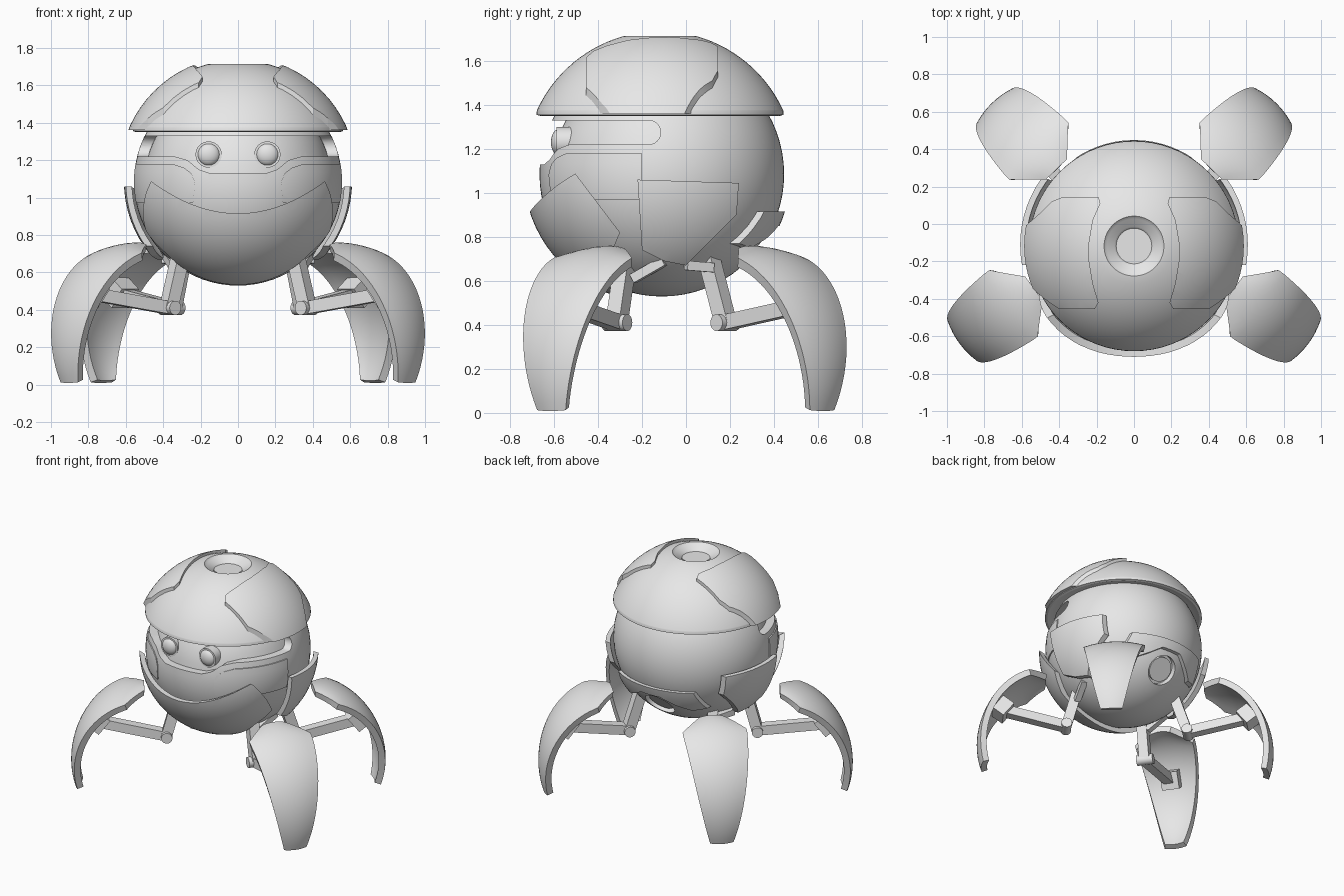
import bpy, bmesh
from math import sin, cos, radians, pi, sqrt
from mathutils import Vector, Matrix

if "Cube" in bpy.data.objects:
    bpy.data.objects.remove(bpy.data.objects["Cube"])

grey = bpy.data.materials.new("plain_grey")
grey.use_nodes = True
grey.diffuse_color = (0.8, 0.8, 0.8, 1)
grey.node_tree.nodes["Principled BSDF"].inputs["Base Color"].default_value = (0.8, 0.8, 0.8, 1)

CENTRE = Vector((0, -0.11, 1.085))
parts = []


def add(name, bm):
    mesh = bpy.data.meshes.new(name)
    bm.to_mesh(mesh)
    bm.free()
    mesh.materials.append(grey)
    obj = bpy.data.objects.new(name, mesh)
    bpy.context.collection.objects.link(obj)
    parts.append(obj)
    return obj


def ball(bm, radius, centre, segs=72, flat=1):
    bmesh.ops.create_uvsphere(bm, u_segments=segs, v_segments=segs // 2, radius=radius,
                              matrix=Matrix.Translation(centre) @ Matrix.Diagonal((1, flat, 1, 1)))


def shell(name, inner, outer, centre=CENTRE):
    """Hollow sphere with a wall between two radii."""
    bm = bmesh.new()
    ball(bm, inner, centre)
    bmesh.ops.reverse_faces(bm, faces=bm.faces[:])
    ball(bm, outer, centre)
    return add(name, bm)


def prism(axis, outline, lo, hi):
    """Outline in the two other axes, extruded along the given axis."""
    def place(a, b, d):
        return {"x": (d, a, b), "y": (a, d, b), "z": (a, b, d)}[axis]
    bm = bmesh.new()
    face = bm.faces.new([bm.verts.new(place(a, b, lo)) for a, b in outline])
    ext = bmesh.ops.extrude_face_region(bm, geom=[face])["geom"]
    bmesh.ops.translate(bm, verts=[v for v in ext if isinstance(v, bmesh.types.BMVert)],
                        vec=place(0, 0, hi - lo))
    bmesh.ops.recalc_face_normals(bm, faces=bm.faces[:])
    return add("cutter", bm)


def apply_modifiers(obj):
    bpy.context.view_layer.update()
    done = obj.evaluated_get(bpy.context.evaluated_depsgraph_get())
    mesh = bpy.data.meshes.new_from_object(done)
    obj.modifiers.clear()
    obj.data = mesh


def carve(obj, cutter, operation="INTERSECT"):
    mod = obj.modifiers.new("carve", "BOOLEAN")
    mod.operation, mod.solver, mod.object = operation, "EXACT", cutter
    apply_modifiers(obj)
    parts.remove(cutter)
    bpy.data.objects.remove(cutter)


def mirror(obj, name):
    twin = obj.copy()
    twin.data = obj.data.copy()
    twin.name = name
    twin.data.transform(Matrix.Scale(-1, 4, (1, 0, 0)))
    twin.data.flip_normals()
    bpy.context.collection.objects.link(twin)
    parts.append(twin)


def rod(name, p, q, radius, segs=32):
    """Round or square bar between two points."""
    p, q = Vector(p), Vector(q)
    turn = (q - p).to_track_quat("Z", "Y").to_matrix().to_4x4()
    bm = bmesh.new()
    bmesh.ops.create_cone(bm, cap_ends=True, segments=segs, radius1=radius, radius2=radius,
                          depth=(q - p).length,
                          matrix=Matrix.Translation((p + q) / 2) @ turn @ Matrix.Rotation(pi / 4, 4, "Z"))
    return add(name, bm)


# Body with the eye slot wrapping around the front
bm = bmesh.new()
ball(bm, 0.556, CENTRE)
body = add("body", bm)
slot = shell("slot", 0.5, 0.7)
half = [(0.8, 1.22), (0.34, 1.22), (0.27, 1.2), (0.21, 1.15), (0.15, 1.13)]
carve(slot, prism("y", [(-0.8, 1.33), (0.8, 1.33)] + half + [(-x, z) for x, z in half[::-1]], -1, 0))
end = [(-0.17 + 0.055 * sin(a), 1.275 - 0.055 * cos(a)) for a in [i * pi / 12 for i in range(13)]]
carve(slot, prism("x", [(-1, 1), (-0.5, 1), (-0.42, 1.22)] + end + [(-1, 1.33)], -1, 1))
carve(body, slot, "DIFFERENCE")

# Round port low on the back
aim = Vector((0, 0.77, -0.64)).normalized()
carve(body, rod("cutter", CENTRE + aim * 0.5, CENTRE + aim * 0.7, 0.11), "DIFFERENCE")
rod("back_port", CENTRE + aim * 0.45, CENTRE + aim * 0.525, 0.09)

# Domed cap with a shallow dish on top
DOME = Vector((0, -0.118, 1.12))
profile = [(0, 1.67), (0.095, 1.67), (0.105, 1.682), (0.145, 1.698), (0.16, 1.713)]
for i in range(19):
    r = 0.17 + 0.39 * sin(i / 18 * pi / 2)
    profile.append((r, DOME.z + sqrt(0.615 ** 2 - r * r)))
profile += [(0.562, 1.355), (0.545, 1.35), (0.5, 1.365), (0, 1.365)]
bm = bmesh.new()
ring = [bm.verts.new((r, DOME.y, z)) for r, z in profile]
edges = [bm.edges.new(pair) for pair in zip(ring, ring[1:])]
bmesh.ops.spin(bm, geom=ring + edges, cent=DOME, axis=(0, 0, 1), angle=2 * pi, steps=72)
bmesh.ops.remove_doubles(bm, verts=bm.verts[:], dist=0.0005)
bmesh.ops.recalc_face_normals(bm, faces=bm.faces[:])
add("cap", bm)

# Raised plates on the sides of the cap
plate = shell("cap_plate_left", 0.6, 0.635, DOME)
carve(plate, prism("z", [(0.19, 0.145), (0.38, 0.145), (0.44, 0.12), (0.5, 0.06), (0.58, -0.01), (0.7, -0.04),
                         (0.7, -0.29), (0.57, -0.32), (0.48, -0.4), (0.4, -0.455), (0.21, -0.455),
                         (0.19, -0.42), (0.22, -0.32), (0.24, -0.2), (0.24, -0.1), (0.22, 0.02),
                         (0.18, 0.11)], 1.36, 2))
mirror(plate, "cap_plate_right")

# Eyes
for side, label in ((1, "left"), (-1, "right")):
    x = 0.157 * side
    rod("eye_housing_" + label, (x, -0.48, 1.23), (x, -0.588, 1.23), 0.07)
    bm = bmesh.new()
    ball(bm, 0.06, (x, -0.578, 1.23), 32, 0.6)
    add("eye_lens_" + label, bm)

# Cheek panels
cheek = shell("cheek_left", 0.53, 0.564)
carve(cheek, prism("y", [(0.24, 0.97), (0.23, 1.08), (0.25, 1.13), (0.29, 1.16), (0.35, 1.18),
                         (0.7, 1.18), (0.7, 0.97)], -1, -0.2))
mirror(cheek, "cheek_right")

# Chin guard with a curved upper edge
chin = shell("chin_guard", 0.54, 0.577, Vector((0, -0.16, 1.087)))
curve = [(x / 20, 0.915 + 0.8 * (x / 20) ** 2) for x in range(-13, 14)]
carve(chin, prism("y", [(-0.65, 0.4)] + curve + [(0.65, 0.4)], -1, -0.1))
carve(chin, prism("x", [(-1, 1.4), (-0.74, 1.4), (-0.3, 0.82), (-0.35, 0.7), (-0.3, 0.4), (-1, 0.4)], -1, 1))

# Side and back guards
guard = shell("side_guard_left", 0.578, 0.61)
carve(guard, prism("x", [(-0.22, 1.06), (0.24, 1.045), (0.23, 0.9), (0, 0.67), (-0.1, 0.69), (-0.2, 0.74)], 0, 1))
mirror(guard, "side_guard_right")
back = shell("back_guard", 0.56, 0.585)
half = [(0.31, 0.915), (0.345, 0.77), (0.26, 0.75), (0.16, 0.8), (0.08, 0.85)]
carve(back, prism("y", half + [(-x, z) for x, z in half[::-1]], 0, 1))

# Legs: curved shells, each held by a two-bar arm and a small bracket
legs = [("front", (0.535, -0.345), -36, (0.3, -0.27, 0.72), (0.37, -0.315, 0.41),
         (0.33, -0.24, 0.61), (0.38, -0.1, 0.69)),
        ("back", (0.415, 0.292), 46, (0.29, 0.1, 0.72), (0.35, 0.18, 0.41),
         (0.34, 0.12, 0.66), (0.39, 0, 0.67))]
ROWS, COLS = 26, 8
for label, root, angle, hip, knee, low, high in legs:
    ca, sa = cos(radians(angle)), sin(radians(angle))

    def spot(s, w, z):
        return Vector((root[0] + s * ca - w * sa, root[1] + s * sa + w * ca, z))

    bm = bmesh.new()
    grid = []
    for i in range(ROWS + 1):
        t = i / ROWS
        phi = radians(110 * t)
        width = min(0.225 - 0.145 * t * t, 0.08 + 0.145 * t / 0.16)
        row = []
        for j in range(COLS + 1):
            k = 2 * j / COLS - 1
            sag = 0.15 * width * k * k
            row.append(bm.verts.new(spot((0.495 - sag) * sin(phi), width * k, 0.2 + (0.56 - sag) * cos(phi))))
        grid.append(row)
    for a, b in zip(grid, grid[1:]):
        for j in range(COLS):
            bm.faces.new((a[j], b[j], b[j + 1], a[j + 1]))
    leg = add(label + "_leg_left", bm)
    solid = leg.modifiers.new("thickness", "SOLIDIFY")
    solid.thickness, solid.offset = 0.045, -1
    apply_modifiers(leg)

    side = Vector((-sa, ca, 0)) * 0.06
    knee = Vector(knee)
    pieces = [leg,
              rod(label + "_hip_bar_left", hip, knee, 0.052, 4),
              rod(label + "_arm_left", knee, spot(0.34, 0, 0.49), 0.048, 4),
              rod(label + "_knee_pin_left", knee - side, knee + side, 0.038, 24),
              rod(label + "_leg_pad_left", spot(0.27, 0, 0.46), spot(0.36, 0, 0.53), 0.09, 4),
              rod(label + "_hip_bracket_left", low, high, 0.03, 4)]
    for piece in pieces:
        mirror(piece, piece.name.replace("_left", "_right"))

# Smooth shading with sharp edges kept
bpy.ops.object.select_all(action="DESELECT")
for obj in parts:
    obj.select_set(True)
bpy.context.view_layer.objects.active = body
bpy.ops.object.shade_smooth_by_angle(angle=radians(30))
